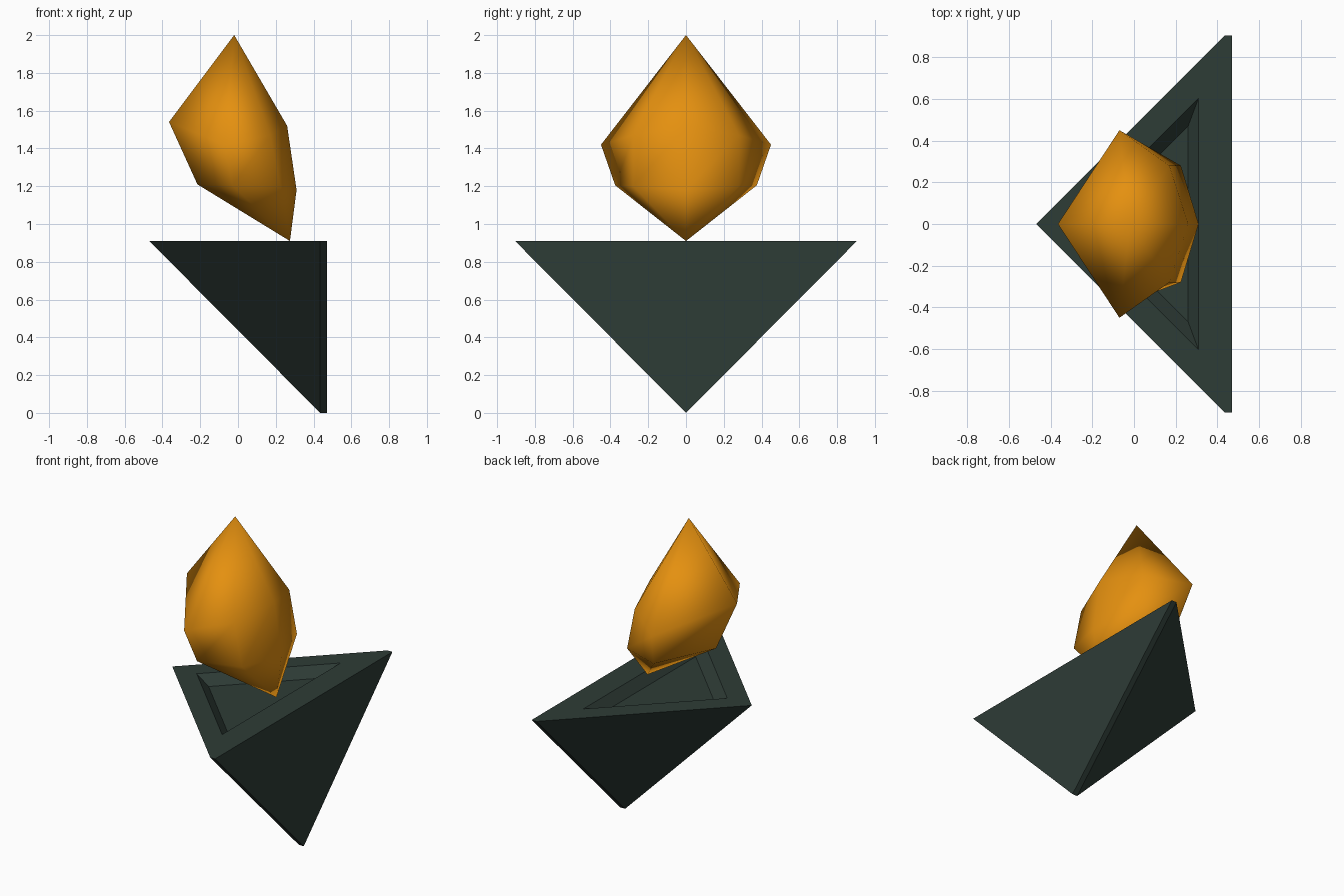
import bpy

if "Cube" in bpy.data.objects:
    bpy.data.objects.remove(bpy.data.objects["Cube"])


def material(name, rgb):
    m = bpy.data.materials.new(name)
    m.diffuse_color = (*rgb, 1.0)
    m.use_nodes = True
    m.node_tree.nodes["Principled BSDF"].inputs["Base Color"].default_value = m.diffuse_color
    return m


def make_object(name, verts, faces, mat, smooth=False):
    mesh = bpy.data.meshes.new(name)
    mesh.from_pydata(verts, [], faces)
    mesh.materials.append(mat)
    for p in mesh.polygons:
        p.use_smooth = smooth
    mesh.update()
    ob = bpy.data.objects.new(name, mesh)
    bpy.context.collection.objects.link(ob)
    return ob


def triangle(tip_x, back_x, z):
    """Right-angled triangle lying flat, pointing to -x (counter-clockwise)."""
    h = back_x - tip_x
    return [(tip_x, 0, z), (back_x, -h, z), (back_x, h, z)]


def ring(left, left_pair, right_pair, right):
    """Six-point ring mirrored across y = 0, counter-clockwise from the right."""
    def flip(p):
        return (p[0], -p[1], p[2])
    return [right, right_pair, left_pair, left, flip(left_pair), flip(right_pair)]


green = material("dark_green", (0.027, 0.045, 0.037))
orange = material("amber", (0.78, 0.28, 0.005))

# Pedestal: wedge corner with a thin back slab and a sloped triangular recess on top
TOP, BACK, EDGE = 0.91, 0.47, 0.435
verts = [(-0.47, 0, TOP), (EDGE, -0.905, TOP), (EDGE, 0.905, TOP), (EDGE, 0, 0),
         (BACK, -0.905, TOP), (BACK, 0.905, TOP), (BACK, 0, 0)]
verts += triangle(-0.295, 0.31, TOP)         # recess rim, 7-9
verts += triangle(-0.21, 0.26, TOP - 0.06)   # recess floor, 10-12
faces = [(0, 3, 1), (0, 2, 3),               # sloping sides
         (1, 3, 6, 4), (3, 2, 5, 6),         # slab edges
         (4, 6, 5),                          # back
         (0, 1, 8, 7), (1, 4, 5, 2, 9, 8), (2, 0, 7, 9),  # top border
         (7, 8, 11, 10), (8, 9, 12, 11), (9, 7, 10, 12),  # recess walls
         (10, 11, 12)]                       # recess floor
make_object("pedestal", verts, faces, green)

# Crystal: two six-point rings closed by a top and a bottom point
upper = ring((-0.365, 0, 1.54), (-0.07, 0.45, 1.42), (0.17, 0.28, 1.47), (0.26, 0, 1.52))
lower = ring((-0.215, 0, 1.21), (-0.03, 0.375, 1.205), (0.225, 0.28, 1.20), (0.31, 0, 1.18))
verts = upper + lower + [(-0.02, 0, 2.0), (0.275, 0, 0.91)]
faces = []
for i in range(6):
    j = (i + 1) % 6
    faces += [(i, j, 12), (6 + i, 6 + j, j, i), (6 + j, 6 + i, 13)]
make_object("crystal", verts, faces, orange, smooth=True)
